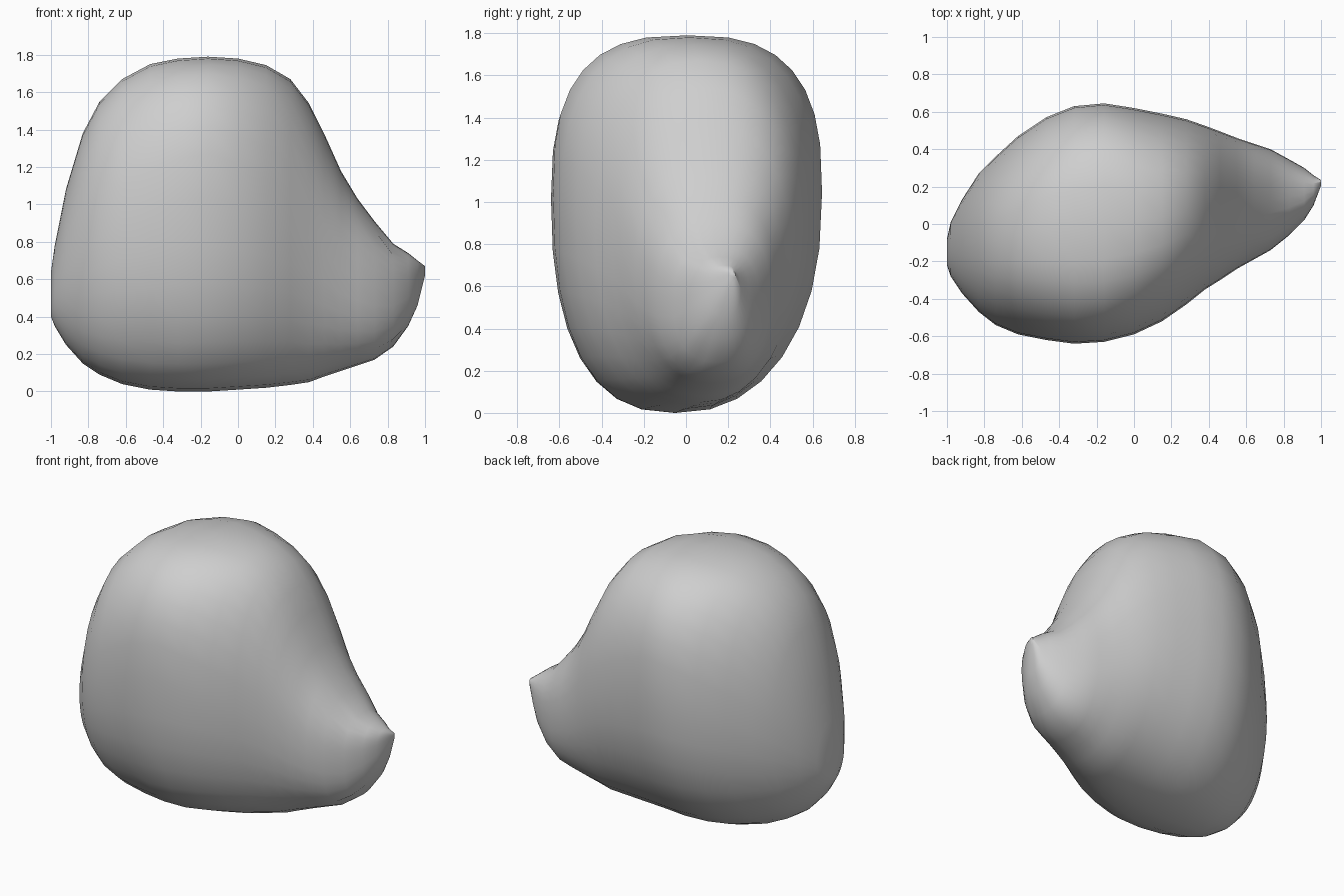
import bpy
import bmesh
from math import cos, sin, pi
from mathutils import Vector

cube = bpy.data.objects.get("Cube")
if cube:
    bpy.data.objects.remove(cube, do_unlink=True)

# Cross-sections along the boulder: x, bottom, top, front, back
SECTIONS = [
    (-1.0, .40, .64, -.22, -.08),
    (-.98, .35, .78, -.28, .01),
    (-.92, .25, 1.08, -.37, .13),
    (-.83, .15, 1.38, -.47, .27),
    (-.74, .09, 1.55, -.54, .36),
    (-.62, .04, 1.67, -.59, .47),
    (-.47, .01, 1.75, -.62, .57),
    (-.32, 0, 1.78, -.64, .63),
    (-.16, 0, 1.79, -.63, .645),
    (0, .01, 1.78, -.59, .62),
    (.15, .02, 1.745, -.52, .59),
    (.28, .035, 1.67, -.43, .56),
    (.38, .05, 1.54, -.35, .525),
    (.46, .08, 1.38, -.30, .495),
    (.55, .11, 1.18, -.24, .46),
    (.64, .14, 1.03, -.19, .43),
    (.73, .17, .91, -.14, .40),
    (.83, .24, .79, -.06, .345),
    (.91, .35, .74, .02, .30),
    (.96, .46, .70, .10, .26),
    (1.0, .62, .67, .205, .235),
]
SIDES = 32


def power(value, exponent):
    return (1 if value >= 0 else -1) * abs(value) ** exponent


def ring_points(x, low, high, front, back):
    """Rounded section, boxier in the middle of the body and at the nose."""
    body = max(0, 1 - abs(x + .2) / .8)
    nose = min(1, max(0, (x - .3) / .5))
    mid_y = (front + back) / 2
    mid_z = low + (high - low) * (.46 + .13 * body + .08 * nose)
    for i in range(SIDES):
        a = 2 * pi * i / SIDES
        n = 2 + .5 * nose + body * (.8 if sin(a) > 0 else .4)
        y = mid_y + (back - front) / 2 * power(cos(a), 2 / n)
        reach = high - mid_z if sin(a) > 0 else mid_z - low
        z = mid_z + reach * power(sin(a), 2 / n)
        # The underside leans towards the front
        y -= .06 * body * max(0, -sin(a)) ** 2
        yield Vector((x, y, z))


# Loft the sections into one closed body
bm = bmesh.new()
rings = [[bm.verts.new(p) for p in ring_points(*s)] for s in SECTIONS]
for r, s in zip(rings, rings[1:]):
    for i in range(SIDES):
        j = (i + 1) % SIDES
        bm.faces.new((r[i], r[j], s[j], s[i]))
bm.faces.new(rings[0])
bm.faces.new(rings[-1])

# Small chips in the surface
for chip in ((.85, .02, .74), (.84, .05, .26), (-.5, -.5, .22)):
    spot = Vector(chip)
    vert = min(bm.verts, key=lambda v: (v.co - spot).length)
    vert.co += (Vector((0, 0, .6)) - vert.co).normalized() * .015

bmesh.ops.recalc_face_normals(bm, faces=bm.faces)
mesh = bpy.data.meshes.new("boulder")
bm.to_mesh(mesh)
bm.free()
boulder = bpy.data.objects.new("boulder", mesh)
bpy.context.collection.objects.link(boulder)

# Plain stone colour
stone = bpy.data.materials.new("stone grey")
stone.use_nodes = True
colour = (.62, .62, .62, 1)
stone.diffuse_color = colour
stone.node_tree.nodes["Principled BSDF"].inputs["Base Color"].default_value = colour
mesh.materials.append(stone)

bpy.ops.object.select_all(action='DESELECT')
boulder.select_set(True)
bpy.context.view_layer.objects.active = boulder
bpy.ops.object.shade_smooth_by_angle(angle=pi / 3)
